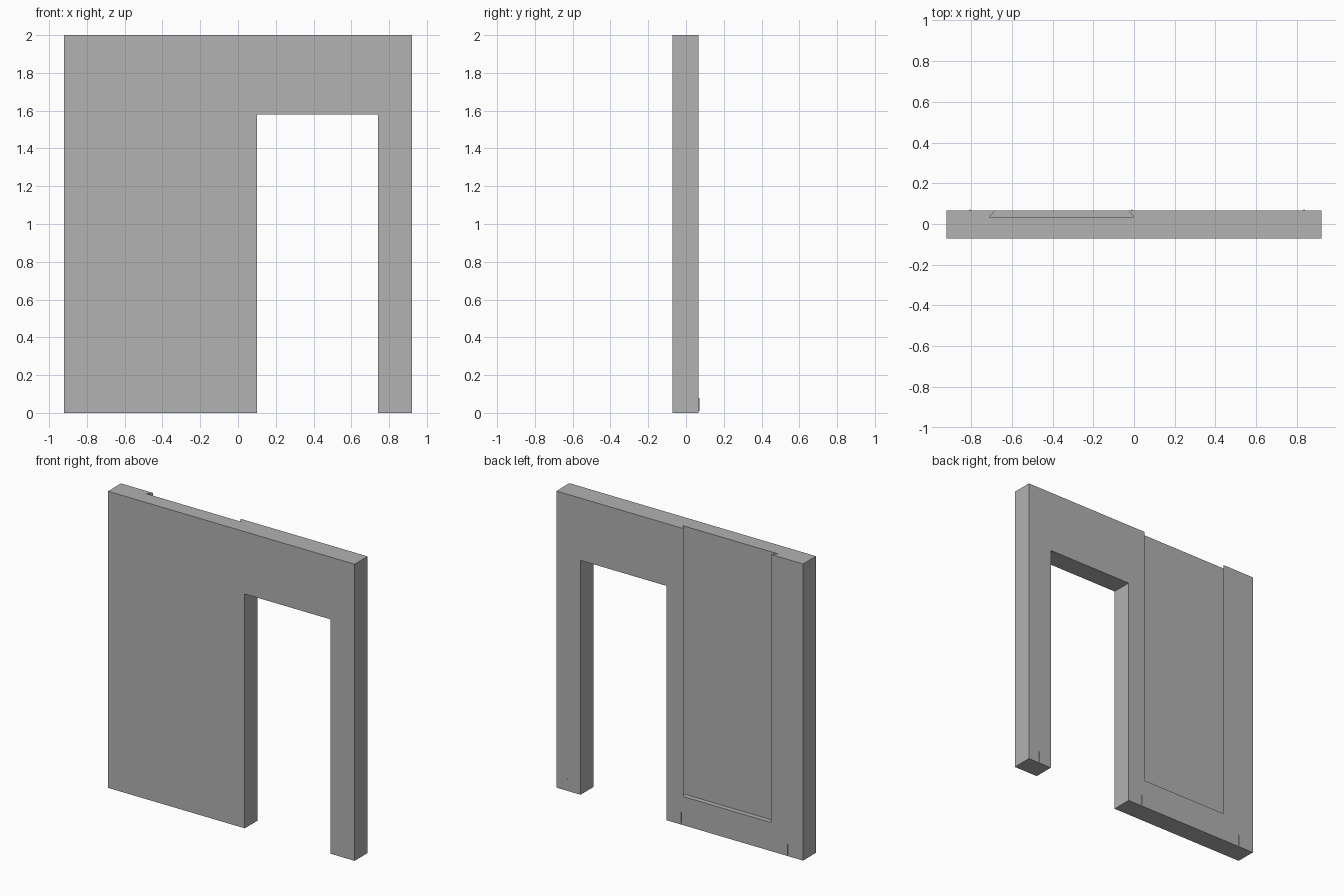
import bpy
import bmesh
from mathutils import Vector

if "Cube" in bpy.data.objects:
    bpy.data.objects.remove(bpy.data.objects["Cube"], do_unlink=True)

GREY = 0.445
FRONT, BACK = -0.071, 0.067
POCKET_FLOOR = 0.034

grey = bpy.data.materials.new("plain grey")
grey.use_nodes = True
colour = (GREY, GREY, GREY, 1)
grey.diffuse_color = colour
grey.node_tree.nodes["Principled BSDF"].inputs["Base Color"].default_value = colour


def extrude(name, points, direction):
    """Extrude a closed flat outline along a direction into a solid."""
    bm = bmesh.new()
    face = bm.faces.new([bm.verts.new(p) for p in points])
    result = bmesh.ops.extrude_face_region(bm, geom=[face], use_keep_orig=True)
    moved = [v for v in result["geom"] if isinstance(v, bmesh.types.BMVert)]
    bmesh.ops.translate(bm, verts=moved, vec=Vector(direction))
    bmesh.ops.recalc_face_normals(bm, faces=bm.faces)
    mesh = bpy.data.meshes.new(name)
    bm.to_mesh(mesh)
    bm.free()
    mesh.materials.append(grey)
    obj = bpy.data.objects.new(name, mesh)
    bpy.context.collection.objects.link(obj)
    return obj


# Wall panel with a doorway open at the floor
outline = [(-0.92, 0), (0.10, 0), (0.10, 1.58), (0.74, 1.58),
           (0.74, 0), (0.92, 0), (0.92, 2), (-0.92, 2)]
wall = extrude("wall_panel", [(x, FRONT, z) for x, z in outline],
               (0, BACK - FRONT, 0))

# Dovetail pocket in the back, open at the top
pocket = [(-0.71, POCKET_FLOOR), (0.0, POCKET_FLOOR),
          (-0.05, 0.09), (-0.66, 0.09)]
cutter = extrude("pocket_cutter", [(x, y, 0.193) for x, y in pocket], (0, 0, 2))
cutter.hide_render = True
cutter.hide_set(True)
cut = wall.modifiers.new("dovetail pocket", 'BOOLEAN')
cut.operation = 'DIFFERENCE'
cut.solver = 'EXACT'
cut.object = cutter

# Thin raised ribs near the floor on the back
for number, x in enumerate((-0.805, -0.01, 0.835), 1):
    rib = [(x - 0.003, BACK - 0.002), (x + 0.003, BACK - 0.002),
           (x + 0.003, BACK + 0.004), (x - 0.003, BACK + 0.004)]
    extrude(f"back_rib_{number}", [(px, py, 0.01) for px, py in rib], (0, 0, 0.07))
